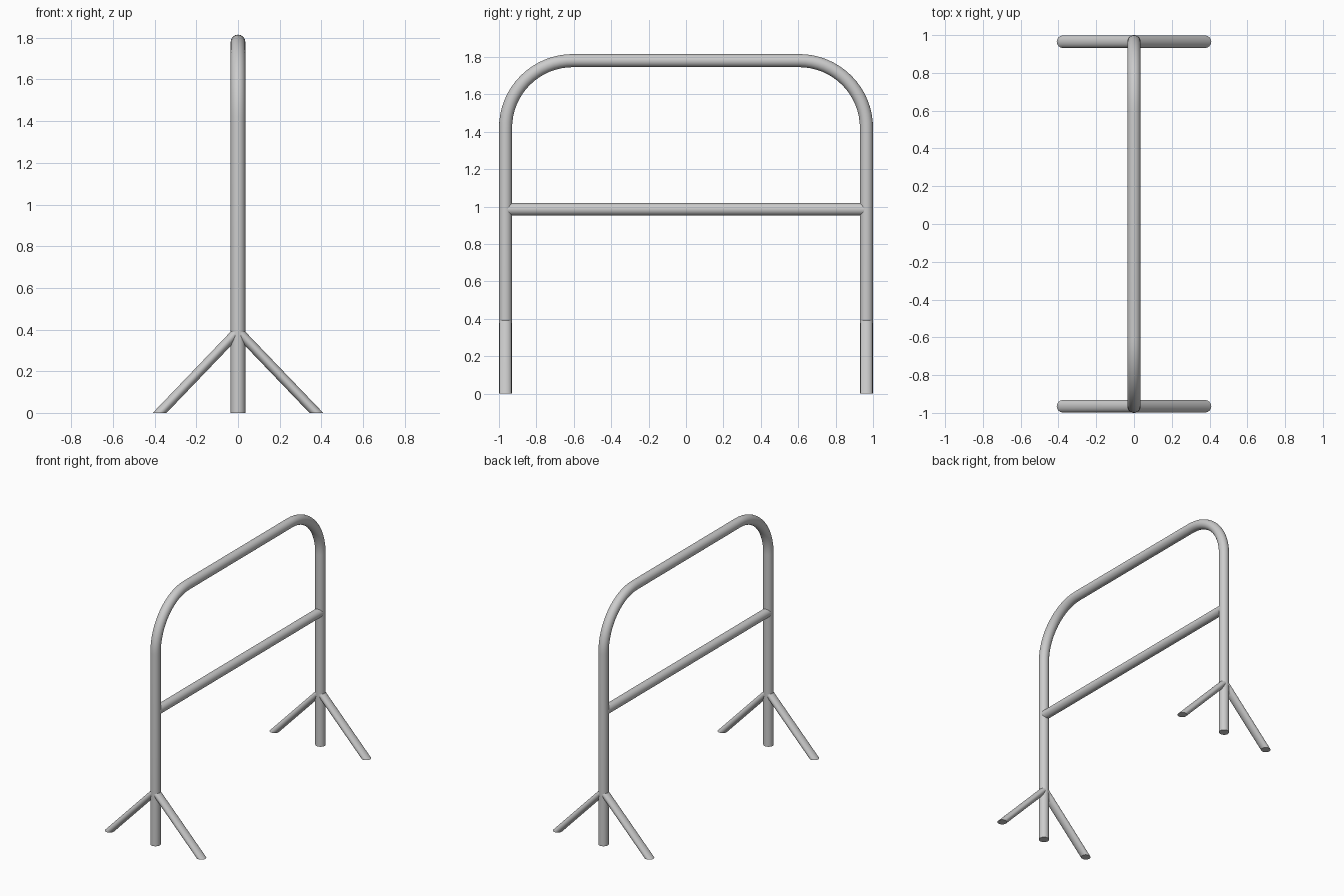
import bpy, bmesh, math
from mathutils import Vector

if "Cube" in bpy.data.objects:
    bpy.data.objects.remove(bpy.data.objects["Cube"])

SIDES = 32
R_POST, R_BAR = 0.035, 0.033
Y_POST, Z_TOP, BEND = 0.965, 1.78, 0.36


def tube(name, rings):
    """Skin a list of vertex rings into a capped, smooth tube."""
    bm = bmesh.new()
    loops = [[bm.verts.new(p) for p in ring] for ring in rings]
    for a, b in zip(loops, loops[1:]):
        for i in range(SIDES):
            j = (i + 1) % SIDES
            bm.faces.new((a[i], a[j], b[j], b[i]))
    bm.faces.new(loops[0][::-1])
    bm.faces.new(loops[-1])
    bmesh.ops.recalc_face_normals(bm, faces=bm.faces)
    mesh = bpy.data.meshes.new(name)
    bm.to_mesh(mesh)
    bm.free()
    obj = bpy.data.objects.new(name, mesh)
    bpy.context.collection.objects.link(obj)
    bpy.context.view_layer.objects.active = obj
    bpy.ops.object.select_all(action='DESELECT')
    obj.select_set(True)
    bpy.ops.object.shade_smooth_by_angle(angle=math.radians(40))


def ring(center, u, v, r):
    steps = [2 * math.pi * i / SIDES for i in range(SIDES)]
    return [Vector(center) + r * (math.cos(t) * Vector(u) + math.sin(t) * Vector(v))
            for t in steps]


X, Y, Z = (1, 0, 0), (0, 1, 0), (0, 0, 1)

# Bent hoop: two posts joined by rounded corners and a top rail
hoop = [ring((0, -Y_POST, 0), X, Y, R_POST)]
for sign in (-1, 1):
    for k in range(17):
        a = math.pi - math.pi / 2 * k / 16
        if sign == 1:
            a -= math.pi / 2
        c = (0, sign * (Y_POST - BEND) + BEND * math.cos(a),
             Z_TOP - BEND + BEND * math.sin(a))
        hoop.append(ring(c, X, (0, -math.cos(a), -math.sin(a)), R_POST))
hoop.append(ring((0, Y_POST, 0), X, (0, -1, 0), R_POST))
tube("hoop_frame", hoop)

# Middle cross bar
tube("cross_bar", [ring((0, y, 0.985), X, Z, R_BAR) for y in (-Y_POST, Y_POST)])

# Splayed feet, cut level with the ground
for end, y in (("front", -Y_POST), ("back", Y_POST)):
    for side, s in (("left", -1), ("right", 1)):
        tube(f"{end}_{side}_foot", [ring((s * 0.376, y, 0), X, Y, R_BAR),
                                    ring((0, y, 0.392), X, Y, R_BAR)])
